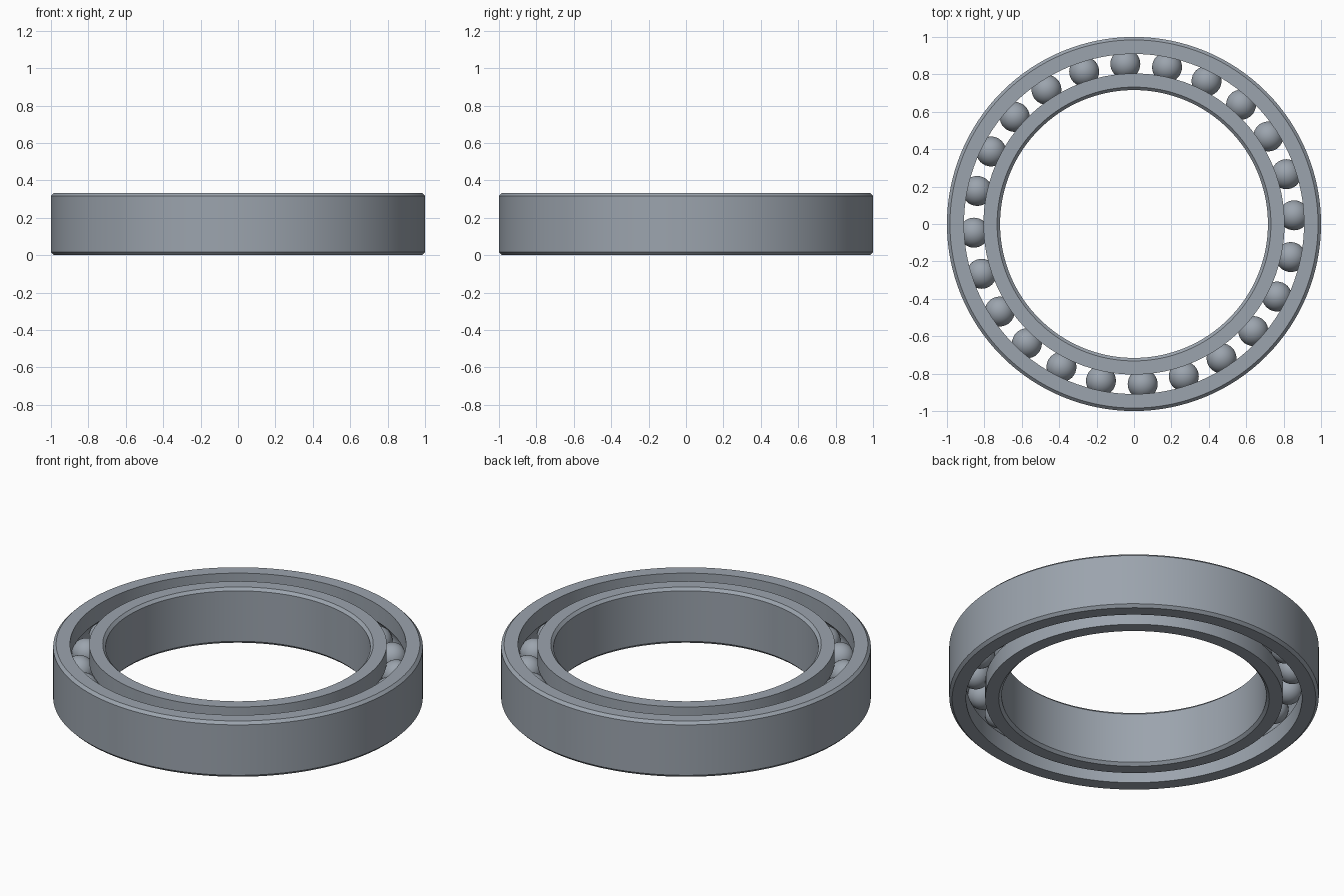
import bpy
import bmesh
from math import cos, sin, asin, pi, radians

cube = bpy.data.objects.get("Cube")
if cube:
    bpy.data.objects.remove(cube, do_unlink=True)

HEIGHT = 0.333
MID = HEIGHT / 2
CHAMFER = 0.016
PITCH = 0.857        # radius of the circle of ball centres
HALF_GAP = 0.052     # half the open space between the rings
BALL_R = 0.08
BALLS = 24

steel = bpy.data.materials.new("brushed_steel")
steel.use_nodes = True
steel_colour = (0.33, 0.37, 0.42, 1)
steel.diffuse_color = steel_colour
steel.node_tree.nodes["Principled BSDF"].inputs["Base Color"].default_value = steel_colour


def finish(bm, name):
    mesh = bpy.data.meshes.new(name)
    bm.to_mesh(mesh)
    bm.free()
    mesh.materials.append(steel)
    obj = bpy.data.objects.new(name, mesh)
    bpy.context.collection.objects.link(obj)
    bpy.ops.object.select_all(action='DESELECT')
    obj.select_set(True)
    bpy.context.view_layer.objects.active = obj
    bpy.ops.object.shade_smooth_by_angle(angle=radians(30))
    return obj


def race_ring(name, wall, side):
    """Revolve a ring; side is +1 outside the balls, -1 inside them."""
    land = PITCH + side * HALF_GAP
    # chamfered plain wall
    profile = [(land, 0), (wall - side * CHAMFER, 0), (wall, CHAMFER),
               (wall, HEIGHT - CHAMFER), (wall - side * CHAMFER, HEIGHT), (land, HEIGHT)]
    # round ball groove, from top to bottom
    groove_r = BALL_R + 0.002
    reach = pi / 2 - asin(HALF_GAP / groove_r)
    steps = 12
    for i in range(steps + 1):
        a = reach * (1 - 2 * i / steps)
        profile.append((PITCH + side * groove_r * cos(a), MID + groove_r * sin(a)))

    bm = bmesh.new()
    verts = [bm.verts.new((r, 0, z)) for r, z in profile]
    edges = [bm.edges.new((v, verts[i - 1])) for i, v in enumerate(verts)]
    bmesh.ops.spin(bm, geom=verts + edges, cent=(0, 0, 0), axis=(0, 0, 1),
                   angle=2 * pi, steps=128, use_merge=True)
    bmesh.ops.remove_doubles(bm, verts=bm.verts[:], dist=0.0001)
    bmesh.ops.recalc_face_normals(bm, faces=bm.faces[:])
    return finish(bm, name)


race_ring("outer_ring", 1.0, 1)
race_ring("inner_ring", 0.716, -1)

# Balls share one mesh
bm = bmesh.new()
bmesh.ops.create_uvsphere(bm, u_segments=32, v_segments=20, radius=BALL_R)
first = finish(bm, "ball_1")
for i in range(BALLS):
    ball = first
    if i:
        ball = bpy.data.objects.new(f"ball_{i + 1}", first.data)
        bpy.context.collection.objects.link(ball)
    a = radians(3.1) + 2 * pi * i / BALLS
    ball.location = (PITCH * cos(a), PITCH * sin(a), MID)
